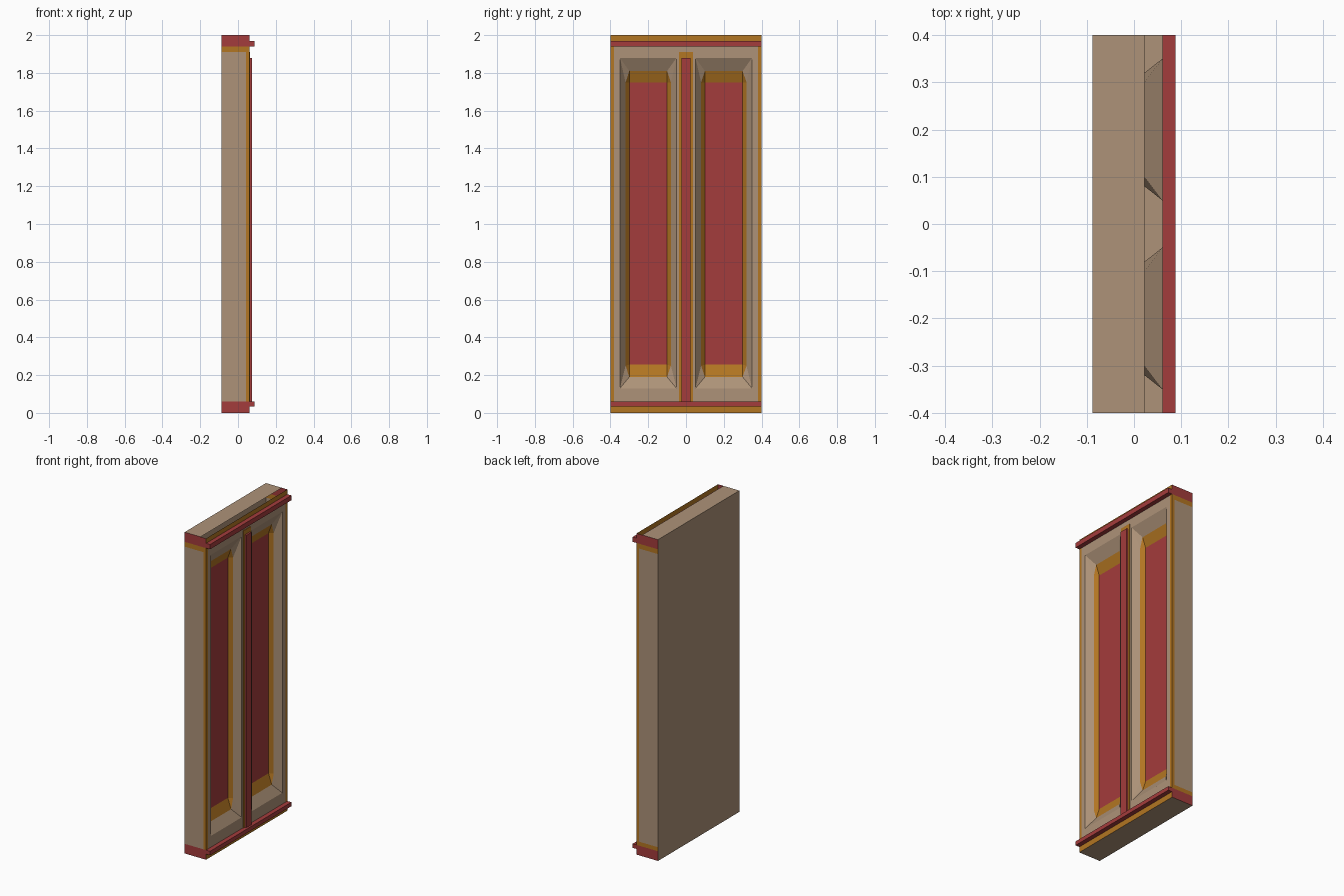
import bpy
import bmesh
from mathutils import Vector

cube = bpy.data.objects.get("Cube")
if cube:
    bpy.data.objects.remove(cube, do_unlink=True)


def material(name, rgb):
    m = bpy.data.materials.new(name)
    m.use_nodes = True
    m.diffuse_color = (*rgb, 1)
    m.node_tree.nodes["Principled BSDF"].inputs["Base Color"].default_value = (*rgb, 1)
    return m


MATS = [material("beige", (0.42, 0.29, 0.19)),
        material("dark_red", (0.37, 0.045, 0.045)),
        material("ochre", (0.45, 0.18, 0.016))]
BEIGE, RED, OCHRE = range(3)

BACK, FRONT, RIM, PANEL = -0.0875, 0.06, 0.022, 0.0
HALF, TOP = 0.4, 2.0


def face(bm, points, mat, facing):
    """Add one face whose normal points along facing."""
    f = bm.faces.new([bm.verts.new(p) for p in points])
    f.normal_update()
    if f.normal.dot(Vector(facing)) < 0:
        f.normal_flip()
    f.material_index = mat


def finish(name, bm):
    bmesh.ops.remove_doubles(bm, verts=bm.verts, dist=0.0001)
    mesh = bpy.data.meshes.new(name)
    bm.to_mesh(mesh)
    bm.free()
    for m in MATS:
        mesh.materials.append(m)
    obj = bpy.data.objects.new(name, mesh)
    bpy.context.collection.objects.link(obj)


def box(name, x0, x1, y0, y1, z0, z1, mat):
    bm = bmesh.new()
    bmesh.ops.create_cube(bm, size=1)
    for v in bm.verts:
        v.co = ((x0, x1)[v.co.x > 0], (y0, y1)[v.co.y > 0], (z0, z1)[v.co.z > 0])
    for f in bm.faces:
        f.material_index = mat
    finish(name, bm)


def cells(a, b):
    """Neighbouring intervals of two lists of cuts."""
    return [(p, q, r, s) for p, q in zip(a, a[1:]) for r, s in zip(b, b[1:])]


# Hollow body: back, base, and a top that leaves a slot behind the front sheet
bm = bmesh.new()
face(bm, [(BACK, y, z) for y, z in ((-HALF, 0), (HALF, 0), (HALF, TOP), (-HALF, TOP))],
     BEIGE, (-1, 0, 0))
for z, edge, up in ((0, FRONT, -1), (TOP, RIM, 1)):
    face(bm, [(BACK, -HALF, z), (edge, -HALF, z), (edge, HALF, z), (BACK, HALF, z)],
         BEIGE, (0, 0, up))

# Ends with red bands and ochre trim
for side in (-1, 1):
    low_trim = 0.085 if side > 0 else 0.06
    for x0, x1, z0, z1 in cells([BACK, 0.042, FRONT], [0, 0.06, 0.085, 1.91, 1.94, TOP]):
        mid = (z0 + z1) / 2
        if mid < 0.06 or mid > 1.94:
            mat = RED
        elif x0 > 0 or mid > 1.91 or mid < low_trim:
            mat = OCHRE
        else:
            mat = BEIGE
        y = side * HALF
        face(bm, [(x0, y, z0), (x1, y, z0), (x1, y, z1), (x0, y, z1)], mat, (0, side, 0))
finish("body", bm)

# Front sheet with two openings
bm = bmesh.new()
y_cuts = [-HALF, -0.38, -0.35, -0.05, 0.05, 0.35, 0.38, HALF]
z_cuts = [0, 0.035, 0.06, 0.13, 1.88, 1.94, 1.97, TOP]
for y0, y1, z0, z1 in cells(y_cuts, z_cuts):
    y, z = abs(y0 + y1) / 2, (z0 + z1) / 2
    if 0.05 < y < 0.35 and 0.13 < z < 1.88:
        continue
    mat = OCHRE if y > 0.38 or z < 0.035 or z > 1.97 else BEIGE
    face(bm, [(FRONT, y0, z0), (FRONT, y1, z0), (FRONT, y1, z1), (FRONT, y0, z1)],
         mat, (1, 0, 0))
finish("front_sheet", bm)


# Sunken panels: beige slope to a ring with cut corners, ochre slope, red floor
def corner_pairs(x, y0, y1, z0, z1, cut_y=0, cut_z=0):
    """Eight ring points, two for each corner, counter-clockwise."""
    return [(x, y0, z0 + cut_z), (x, y0 + cut_y, z0),
            (x, y1 - cut_y, z0), (x, y1, z0 + cut_z),
            (x, y1, z1 - cut_z), (x, y1 - cut_y, z1),
            (x, y0 + cut_y, z1), (x, y0, z1 - cut_z)]


for name, c in (("right_panel", -0.2), ("left_panel", 0.2)):
    bm = bmesh.new()
    outer = corner_pairs(FRONT, c - 0.15, c + 0.15, 0.13, 1.88)
    middle = corner_pairs(RIM, c - 0.12, c + 0.12, 0.19, 1.81, 0.02, 0.06)
    inner = corner_pairs(PANEL, c - 0.1, c + 0.1, 0.255, 1.75)
    for a, b, mat in ((outer, middle, BEIGE), (middle, inner, OCHRE)):
        for i in range(8):
            j = (i + 1) % 8
            points = list(dict.fromkeys([a[i], a[j], b[j], b[i]]))
            face(bm, points, mat, (1, 0, 0))
    face(bm, list(dict.fromkeys(inner)), RED, (1, 0, 0))
    finish(name, bm)

# Raised rails and centre bar on its ochre backing
box("top_rail", FRONT, 0.0875, -HALF, HALF, 1.94, 1.97, RED)
box("bottom_rail", FRONT, 0.0875, -HALF, HALF, 0.035, 0.06, RED)
box("bar_backing", FRONT, 0.064, -0.036, 0.036, 0.06, 1.91, OCHRE)
box("centre_bar", 0.064, 0.075, -0.025, 0.025, 0.06, 1.88, RED)
